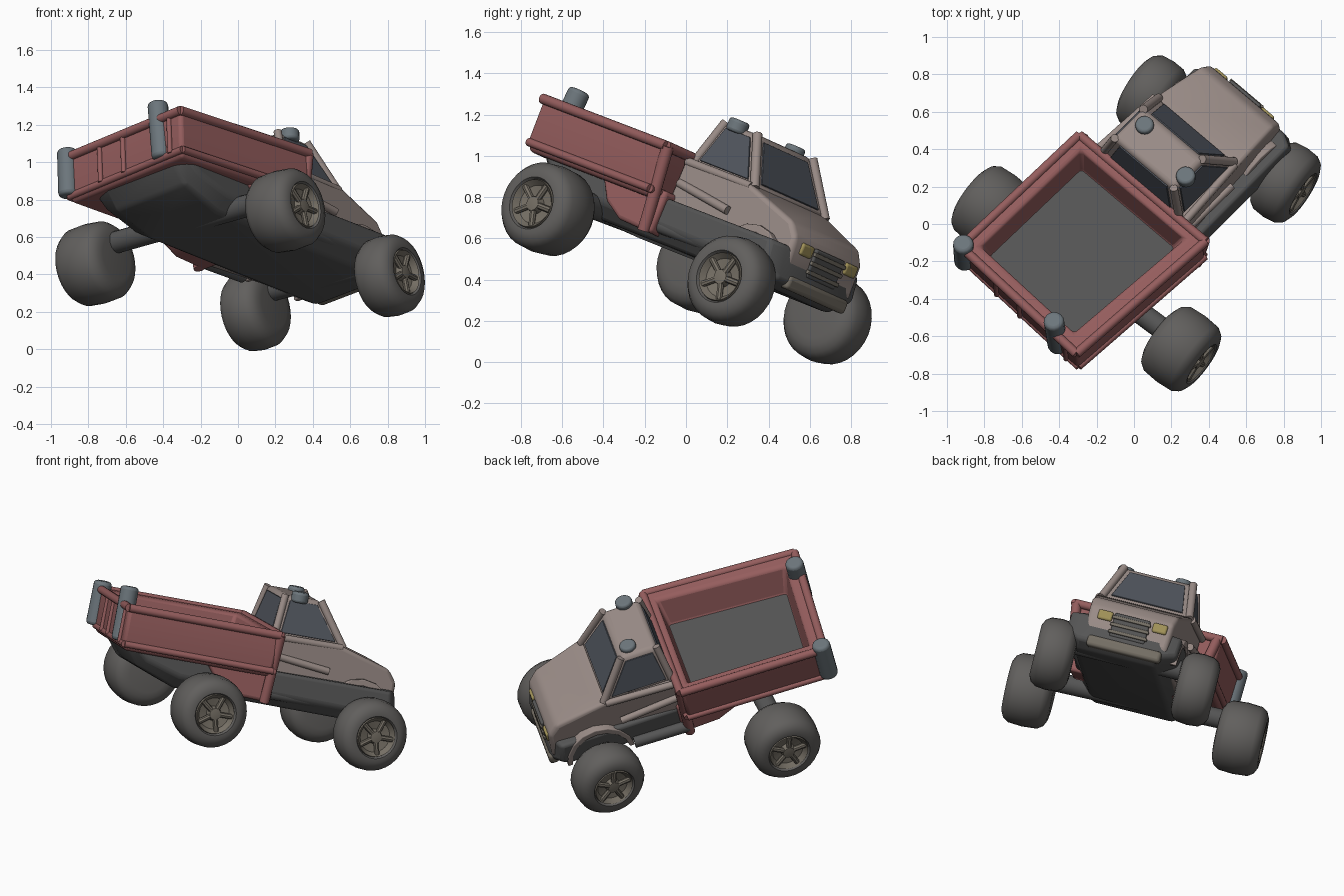
import bpy, bmesh, math
from mathutils import Vector, Matrix

if "Cube" in bpy.data.objects:
    bpy.data.objects.remove(bpy.data.objects["Cube"])

# Truck frame: local axes are right, forward, up; the whole truck is nosed down and rolled
f = Vector((0.68, 0.685, -0.265)).normalized()
u = Vector((0.73, -0.62, 0.28)).cross(f).normalized()
r = f.cross(u)
TRUCK = Matrix((r, f, u)).transposed().to_4x4()
TRUCK.translation = (0, 0, 0.65)
CAB = TRUCK @ Matrix.Translation((-0.035, -0.01, 0.012))
frame = TRUCK


def mat(name, c):
    m = bpy.data.materials.new(name)
    m.diffuse_color = (*c, 1)
    m.use_nodes = True
    m.node_tree.nodes["Principled BSDF"].inputs["Base Color"].default_value = m.diffuse_color
    return m


RED = mat("faded_red", (0.30, 0.11, 0.11))
PALE = mat("dusty_paint", (0.32, 0.26, 0.24))
DARK = mat("dark_metal", (0.09, 0.09, 0.09))
TYRE = mat("tyre_rubber", (0.12, 0.115, 0.11))
RIM = mat("rim_metal", (0.18, 0.16, 0.13))
GLASS = mat("dark_glass", (0.08, 0.09, 0.11))
BLUE = mat("blue_grey", (0.15, 0.18, 0.20))
YELLOW = mat("lamp_yellow", (0.36, 0.29, 0.10))


def finish(name, bm, m, bevel=0.0, local=Matrix()):
    bmesh.ops.recalc_face_normals(bm, faces=bm.faces)
    me = bpy.data.meshes.new(name)
    bm.to_mesh(me)
    bm.free()
    o = bpy.data.objects.new(name, me)
    bpy.context.collection.objects.link(o)
    o.matrix_world = frame @ local
    me.materials.append(m)
    if bevel:
        b = o.modifiers.new("bevel", 'BEVEL')
        b.width, b.segments = bevel, 3
    return o


def loft(name, rings, m, bevel=0.015):
    """Skin closed rings of equal size, capping both ends."""
    bm = bmesh.new()
    vs = [[bm.verts.new(p) for p in ring] for ring in rings]
    n = len(vs[0])
    for a, b in zip(vs, vs[1:]):
        for i in range(n):
            bm.faces.new((a[i], a[(i + 1) % n], b[(i + 1) % n], b[i]))
    bm.faces.new(vs[0])
    bm.faces.new(vs[-1])
    return finish(name, bm, m, bevel)


def rect(x0, x1, y0, y1, z):
    return [(x0, y0, z), (x1, y0, z), (x1, y1, z), (x0, y1, z)]


def box(name, x0, x1, y0, y1, z0, z1, m, bevel=0.015):
    return loft(name, [rect(x0, x1, y0, y1, z0), rect(x0, x1, y0, y1, z1)], m, bevel)


def rod(name, a, b, rad, m, bevel=0.0, sides=16):
    a, b = Vector(a), Vector(b)
    bm = bmesh.new()
    bmesh.ops.create_cone(bm, cap_ends=True, segments=sides, radius1=rad, radius2=rad, depth=(b - a).length)
    loc = Matrix.Translation((a + b) / 2) @ (b - a).to_track_quat('Z', 'Y').to_matrix().to_4x4()
    return finish(name, bm, m, bevel, loc)


def lathe(name, prof, m, loc, sides=32):
    """Revolve (axial, radius) points about the local z axis."""
    bm = bmesh.new()
    vs = [bm.verts.new((rad, 0, z)) for z, rad in prof]
    es = [bm.edges.new(p) for p in zip(vs, vs[1:])]
    bmesh.ops.spin(bm, geom=vs + es, axis=(0, 0, 1), cent=(0, 0, 0), angle=math.tau, steps=sides)
    bmesh.ops.remove_doubles(bm, verts=bm.verts, dist=0.0005)
    return finish(name, bm, m, 0, loc)


def pane(name, quad, m, k=0.8, t=0.008):
    """Thin plate lying on a quad, shrunk towards its centre."""
    q = [Vector(p) for p in quad]
    c = sum(q, Vector()) / 4
    n = (q[2] - q[0]).cross(q[3] - q[1]).normalized() * t
    q = [c + (p - c) * k for p in q]
    loft(name, [[p - n for p in q], [p + n for p in q]], m, 0.003)


# Cargo bed: one open tub, slightly skewed, with thick sloping walls
corners = [Vector((-.50, -.81, 0)), Vector((.38, -.85, 0)), Vector((.45, .09, 0)), Vector((-.47, .09, 0))]
inner = [Vector((-.42, -.74, 0)), Vector((.29, -.77, 0)), Vector((.36, .03, 0)), Vector((-.40, .03, 0))]
floor = [Vector((-.40, -.70, 0)), Vector((.24, -.73, 0)), Vector((.30, 0, 0)), Vector((-.38, 0, 0))]
mid = sum(corners, Vector()) / 4
ring = lambda pts, k, z: [mid + (p - mid) * k + Vector((0, 0, z)) for p in pts]
loft("cargo_bed", [ring(corners, .95, .06), ring(corners, .99, .12), ring(corners, 1, .33),
                   ring(inner, 1, .325), ring(floor, 1, .14)], RED, 0.02)
loft("bed_floor", [ring(floor, 1, .10), ring(floor, 1, .15)], DARK, 0)
for i in range(4):
    a, b = corners[i], corners[(i + 1) % 4]
    rod(f"bed_top_rail_{i}", a + Vector((0, 0, .32)), b + Vector((0, 0, .32)), .025, RED)
    rod(f"bed_bottom_rail_{i}", a * .98 + Vector((0, 0, .10)), b * .98 + Vector((0, 0, .10)), .02, RED)
    # upright ribs on the tail wall
    for t in (.3, .5, .9):
        if i == 0:
            p = a.lerp(b, t)
            rod(f"tail_rib_{t}", p + Vector((0, 0, .10)), p + Vector((0, 0, .32)), .014, RED)
rod("tail_post_left", (-.49, -.80, .10), (-.49, -.80, .37), .055, BLUE, .02)
rod("tail_post_right", (.21, -.82, .10), (.19, -.82, .43), .055, BLUE, .02)

# Chassis under the bed and cab, narrower towards the bottom
side = [(-.80, .09), (.90, .09), (.94, -.08), (.86, -.13), (-.45, -.12), (-.70, -.03)]
flat = [(-.76, .09), (.86, .09), (.88, -.03), (.83, -.06), (-.45, -.04), (-.66, .02)]
loft("chassis", [[(x, y, z) for y, z in s] for x, s in
                 ((-.35, flat), (-.23, side), (.26, side), (.34, flat))], DARK, 0.02)

# Side skirts and straps between bed and cab
for s, tag in ((-1, "left"), (1, "right")):
    loft(f"side_skirt_{tag}", [[(s * x, -.32, .10), (s * x, -.22, -.03), (s * x, -.10, -.09), (s * x, .13, -.10),
                                (s * x, .13, .12)] for x in (.22, .37)], RED, .02)
    rod(f"side_strap_{tag}", (s * .37, .09, -.10), (s * .44, .09, .32), .03, RED)

# Cab body with sloping hood
frame = CAB
body = [(.10, -.10), (.10, .29), (.54, .29), (.86, .20), (.92, .13), (.93, -.04), (.86, -.10)]
taper = lambda y: 1 - .2 * max(0, (y - .45) / .5)
loft("cab_body", [[(x * taper(y), y, z) for y, z in body] for x in (-.31, .33)], PALE, 0.025)

# Cab top and windows
lo = rect(-.285, .285, .11, .55, .28)
hi = rect(-.22, .22, .15, .37, .53)
loft("cab_top", [lo, hi], PALE, 0.025)
for i, name in enumerate(("rear_window", "right_window", "windscreen", "left_window")):
    j = (i + 1) % 4
    pane(name, [lo[i], lo[j], hi[j], hi[i]], GLASS, .78)
for s, tag in ((-1, "left"), (1, "right")):
    rod(f"front_pillar_{tag}", (s * .275, .55, .28), (s * .215, .375, .53), .024, PALE)
    rod(f"rear_pillar_{tag}", (s * .28, .115, .28), (s * .215, .15, .53), .022, PALE)
    rod(f"side_step_{tag}", (s * .34, .10, -.06), (s * .33, .44, -.06), .035, DARK)
    rod(f"door_trim_{tag}", (s * .32, .12, .17), (s * .315, .48, .13), .022, PALE)
    rod(f"belt_trim_{tag}", (s * .315, .11, .28), (s * .29, .54, .28), .022, PALE)
    box(f"headlamp_{tag}", s * .17 - .05, s * .17 + .04, .89, .935, .06, .12, YELLOW, .012)
    # arched fender beside the hood
    arc = [(math.cos(a), math.sin(a)) for a in [math.pi * k / 8 for k in range(9)]]
    cy = .68 + s * .03
    shape = [(cy + .21 * c, -.09 + .21 * d) for c, d in arc] + [(cy + .18 * c, -.09 + .17 * d) for c, d in arc[::-1]]
    loft(f"fender_{tag}", [[(s * x, y, z) for y, z in shape] for x in (.22, .32)], PALE, 0.006)

# Grille and bumper
box("grille", -.11, .11, .91, .938, -.03, .12, DARK, .01)
for k in range(3):
    box(f"grille_bar_{k}", -.12, .12, .93, .946, -.01 + k * .045, .01 + k * .045, RIM, .004)
box("front_bumper", -.23, .23, .89, .955, -.12, -.05, RIM, .02)

# Roof lights
frame = TRUCK
rod("roof_light_right", (.185, .23, .51), (.185, .23, .575), .052, BLUE, .015)
rod("roof_light_left", (-.18, .30, .51), (-.18, .30, .57), .05, BLUE, .015)

# Wheels: each pair shares an axis; w is half the tyre width
rim = [(-.05, 0), (-.05, .12), (-.02, .125), (0, .118), (-.03, .095), (-.04, .045), (-.005, .035), (0, 0)]
for end, l, rt, w in (("front", (-.48, .65, -.145), (.385, .77, -.175), .12),
                      ("rear", (-.665, -.41, -.125), (.625, -.31, -.18), .145)):
    l, rt = Vector(l), Vector(rt)
    up = Vector((0, 0, .09))
    rod(f"{end}_axle", l.lerp(rt, .1) + up, l.lerp(rt, .9) + up, .06, DARK)
    tyre = [(-w, 0), (-w, .12), (-w + .005, .155), (-w + .022, .19), (-w + .055, .212), (0, .219),
            (w - .055, .212), (w - .022, .19), (w - .005, .155), (w - .005, .13), (w - .03, .115)]
    for tag, c, d in (("left", l, l - rt), ("right", rt, rt - l)):
        loc = Matrix.Translation(c) @ d.to_track_quat('Z', 'Y').to_matrix().to_4x4()
        lathe(f"{end}_tyre_{tag}", tyre, TYRE, loc)
        hub = loc @ Matrix.Translation((0, 0, w - .008))
        lathe(f"{end}_rim_{tag}", rim, RIM, hub)
        for k in range(5):
            a = math.tau * k / 5
            e = Vector((math.cos(a), math.sin(a), 0))
            rod(f"{end}_spoke_{tag}_{k}", hub @ (e * .03 + Vector((0, 0, -.02))),
                hub @ (e * .11 + Vector((0, 0, -.02))), .016, RIM, 0, 8)

# Smooth shading with crisp edges
bpy.ops.object.select_all(action='SELECT')
bpy.context.view_layer.objects.active = bpy.data.objects["cab_body"]
bpy.ops.object.shade_smooth_by_angle(angle=math.radians(40))
